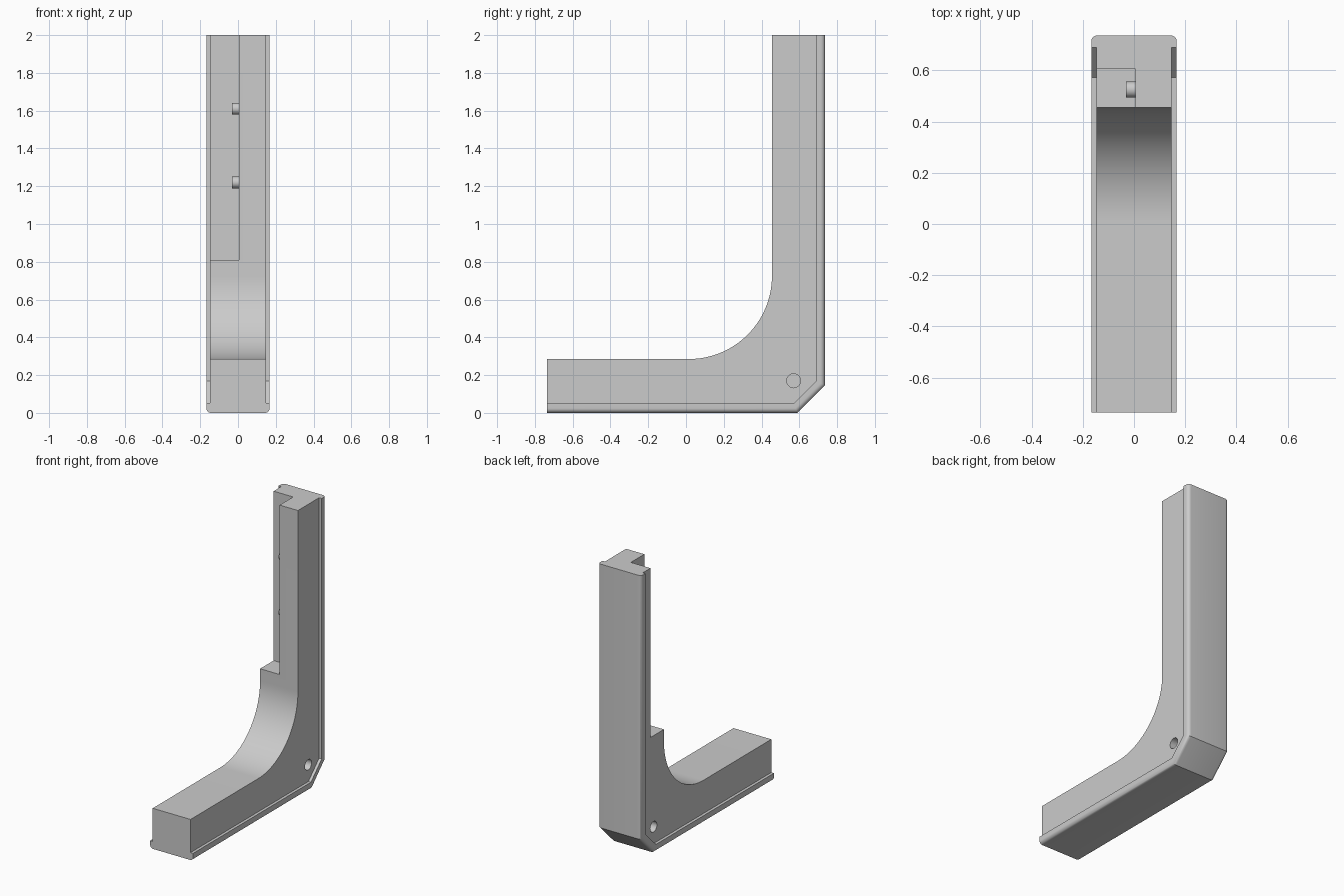
import bpy, bmesh, math
from mathutils import Matrix

cube = bpy.data.objects.get("Cube")
if cube:
    bpy.data.objects.remove(cube, do_unlink=True)

grey = bpy.data.materials.new("plain grey")
grey.use_nodes = True
colour = (0.6, 0.6, 0.6, 1)
grey.diffuse_color = colour
grey.node_tree.nodes["Principled BSDF"].inputs["Base Color"].default_value = colour

HALF, LIP, END, TOP = 0.147, 0.167, 0.737, 2.0
FRONT, SHELF, FILLET = 0.455, 0.285, 0.44


def finish(bm, name):
    bmesh.ops.recalc_face_normals(bm, faces=bm.faces)
    mesh = bpy.data.meshes.new(name)
    bm.to_mesh(mesh)
    bm.free()
    mesh.materials.append(grey)
    obj = bpy.data.objects.new(name, mesh)
    bpy.context.collection.objects.link(obj)
    return obj


def extrude_profile(points, half):
    """Extrude a (y, z) outline across x."""
    bm = bmesh.new()
    face = bm.faces.new([bm.verts.new((-half, y, z)) for y, z in points])
    out = bmesh.ops.extrude_face_region(bm, geom=[face])
    verts = [v for v in out["geom"] if isinstance(v, bmesh.types.BMVert)]
    bmesh.ops.translate(bm, verts=verts, vec=(2 * half, 0, 0))
    return bm


def cylinder(name, x, y, z, radius, length):
    bm = bmesh.new()
    turn = Matrix.Translation((x, y, z)) @ Matrix.Rotation(math.pi / 2, 4, "Y")
    bmesh.ops.create_cone(bm, cap_ends=True, segments=32, radius1=radius,
                          radius2=radius, depth=length, matrix=turn)
    return finish(bm, name)


def boolean(obj, other, operation):
    mod = obj.modifiers.new(other.name, "BOOLEAN")
    mod.object, mod.operation, mod.solver = other, operation, "EXACT"
    bpy.context.view_layer.objects.active = obj
    bpy.ops.object.modifier_apply(modifier=mod.name)
    bpy.data.objects.remove(other, do_unlink=True)


def smooth(obj):
    bpy.ops.object.select_all(action="DESELECT")
    obj.select_set(True)
    bpy.context.view_layer.objects.active = obj
    bpy.ops.object.shade_smooth_by_angle(angle=math.radians(30))


# L-shaped bracket body with a curved inner corner
arc = []
for i in range(33):
    a = math.pi / 2 * i / 32
    arc.append((FRONT - FILLET + FILLET * math.cos(a),
                SHELF + FILLET - FILLET * math.sin(a)))
outline = [(FRONT, TOP)] + arc + [(-END, SHELF), (-END, 0.025), (0.58, 0.025),
                                  (0.712, 0.16), (0.712, TOP)]
bracket = finish(extrude_profile(outline, HALF), "bracket")

# Wider lip along the outer edge, with rounded outer corners
outer = [(-END, 0), (0.59, 0), (END, 0.147), (END, TOP)]
inner = [(0.69, TOP), (0.69, 0.17), (0.572, 0.052), (-END, 0.052)]
bm = extrude_profile(outer + inner, LIP)


def on_outer(v):
    return any(abs(v.co.y - y) + abs(v.co.z - z) < 1e-4 for y, z in outer)


rims = [e for e in bm.edges if all(on_outer(v) for v in e.verts)
        and abs(e.verts[0].co.x - e.verts[1].co.x) < 1e-4]
bmesh.ops.bevel(bm, geom=rims, offset=0.024, segments=6, profile=0.5,
                affect="EDGES")
boolean(bracket, finish(bm, "lip"), "UNION")

# Notch in the upper post
bm = bmesh.new()
bmesh.ops.create_cube(bm, size=1)
for v in bm.verts:
    v.co.x = 0.005 if v.co.x > 0 else -0.3
    v.co.y = 0.605 if v.co.y > 0 else 0.3
    v.co.z = 2.2 if v.co.z > 0 else 0.81
boolean(bracket, finish(bm, "notch"), "DIFFERENCE")

# Blind hole near the outer corner on each side
for side in (-1, 1):
    boolean(bracket, cylinder("hole", side * HALF, 0.57, 0.17, 0.037, 0.16),
            "DIFFERENCE")

bm = bmesh.new()
bm.from_mesh(bracket.data)
bmesh.ops.dissolve_limit(bm, angle_limit=math.radians(0.5), verts=bm.verts,
                         edges=bm.edges)
bm.to_mesh(bracket.data)
bm.free()
smooth(bracket)

# Locating pins on the notch wall
for label, z in (("lower", 1.22), ("upper", 1.61)):
    smooth(cylinder(label + "_pin", -0.003, 0.525, z, 0.031, 0.056))
